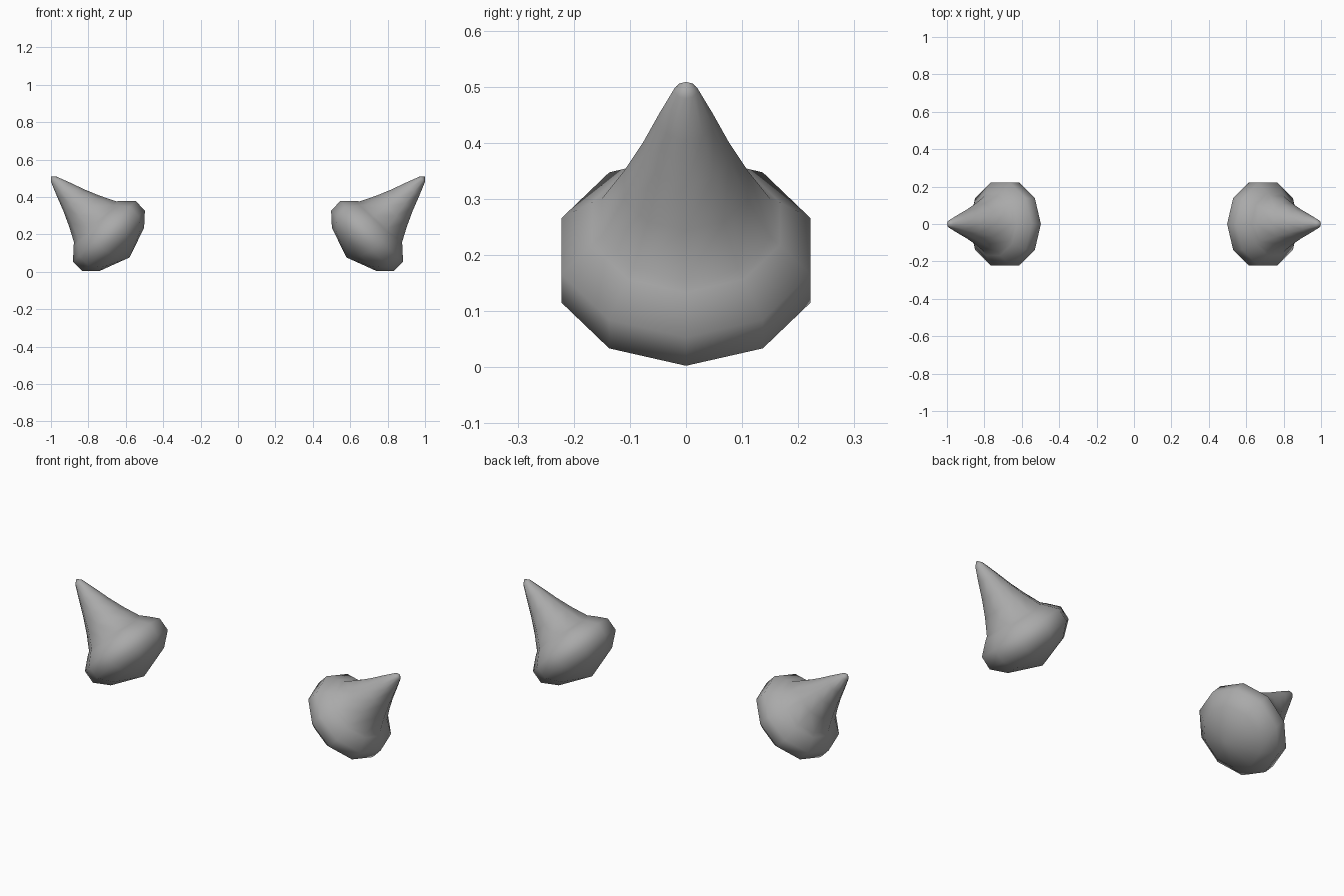
import bpy, bmesh, math
from mathutils import Vector

if "Cube" in bpy.data.objects:
    bpy.data.objects.remove(bpy.data.objects["Cube"])

SIDES = 10
CENTRE = Vector((0.695, 0, 0.196))
AXIS = Vector((0.696, 0, 0.717)).normalized()     # horn direction
ACROSS = Vector((AXIS.z, 0, -AXIS.x))             # down the tilted base
DEPTH = Vector((0, 1, 0))

# (radius, distance along axis): domed bulb, rim, then tapering horn
PROFILE = [(0.166, -0.106), (0.233, -0.043), (0.233, 0.028), (0.176, 0.084),
           (0.158, 0.098), (0.116, 0.18), (0.081, 0.26), (0.051, 0.34),
           (0.021, 0.415)]
BOTTOM, TIP = -0.166, 0.436

# dark grey surface
grey = bpy.data.materials.new("dark_grey")
grey.diffuse_color = (0.4, 0.4, 0.4, 1)
grey.use_nodes = True
grey.node_tree.nodes["Principled BSDF"].inputs["Base Color"].default_value = grey.diffuse_color


def build_horn(name, side):
    bm = bmesh.new()

    def point(r, v, a):
        p = CENTRE + AXIS * v + (ACROSS * math.cos(a) + DEPTH * math.sin(a)) * r
        return bm.verts.new((p.x * side, p.y, p.z))

    # rings around the tilted axis
    rings = [[point(r, v, i * math.tau / SIDES) for i in range(SIDES)]
             for r, v in PROFILE]
    bottom, tip = point(0, BOTTOM, 0), point(0, TIP, 0)
    for i in range(SIDES):
        j = (i + 1) % SIDES
        for lo, hi in zip(rings, rings[1:]):
            bm.faces.new((lo[i], lo[j], hi[j], hi[i]))
        bm.faces.new((bottom, rings[0][j], rings[0][i]))
        bm.faces.new((tip, rings[-1][i], rings[-1][j]))
    bmesh.ops.recalc_face_normals(bm, faces=bm.faces)
    for f in bm.faces:
        f.smooth = True
    mesh = bpy.data.meshes.new(name)
    bm.to_mesh(mesh)
    bm.free()
    mesh.materials.append(grey)
    bpy.context.collection.objects.link(bpy.data.objects.new(name, mesh))


# matching pair
build_horn("right_horn", 1)
build_horn("left_horn", -1)
